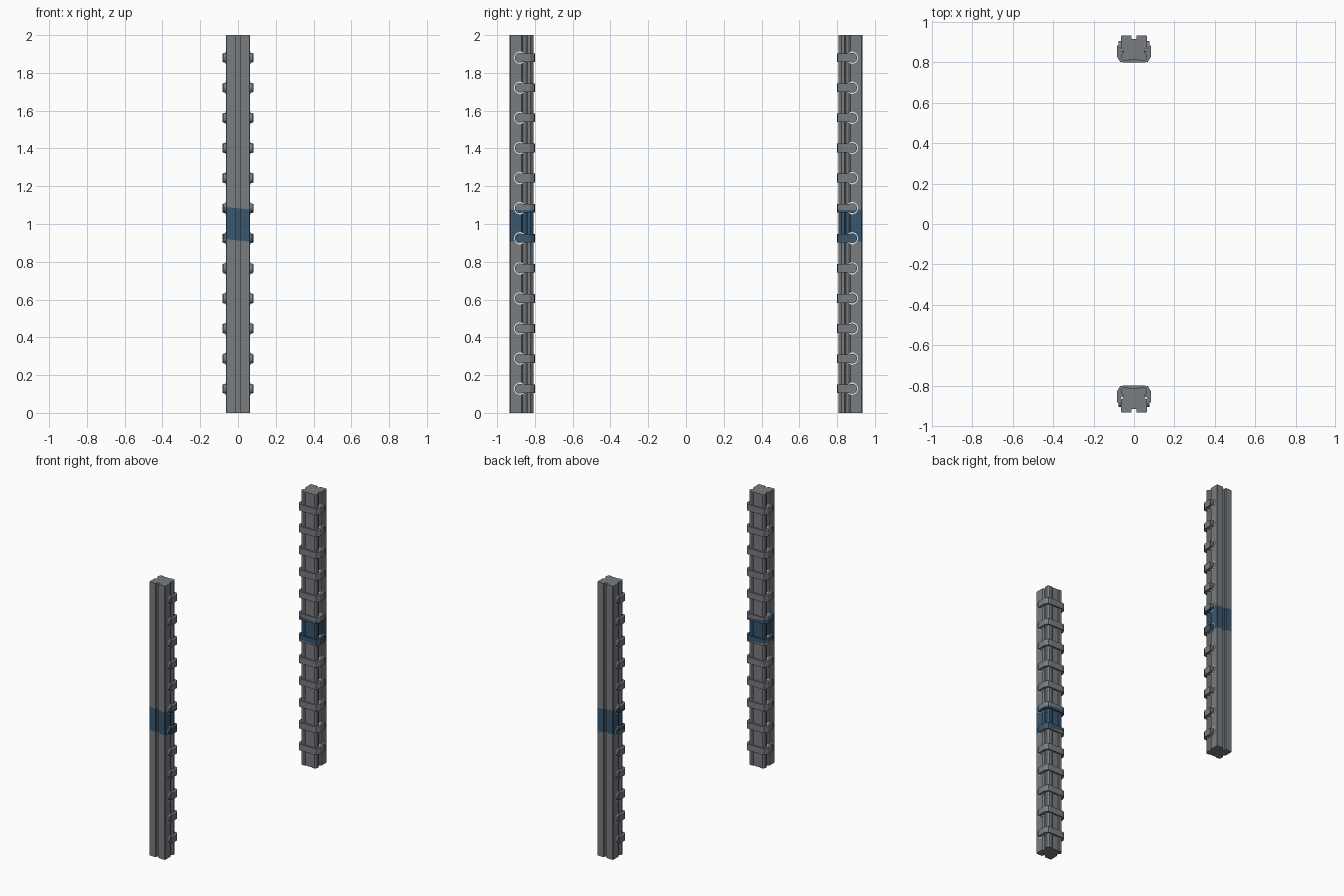
import bpy, bmesh, math
from mathutils import Vector, Matrix

if "Cube" in bpy.data.objects:
    bpy.data.objects.remove(bpy.data.objects["Cube"])


def material(name, color):
    m = bpy.data.materials.new(name)
    m.diffuse_color = (*color, 1)
    m.use_nodes = True
    m.node_tree.nodes["Principled BSDF"].inputs["Base Color"].default_value = m.diffuse_color
    return m


GREY = material("steel grey", (0.19, 0.205, 0.22))
BLUE = material("dark blue", (0.042, 0.095, 0.16))
WHITE = material("white", (0.85, 0.85, 0.85))
CLIP_Z = [0.128 + i * 0.1593 for i in range(12)]
TILT = 0.1  # slope of the painted band


def prism(bm, half, z0, z1, side):
    """Extrude a mirrored half outline upwards; side = +1 back, -1 front."""
    outline = half + [(-x, y) for x, y in reversed(half)]
    face = bm.faces.new([bm.verts.new((x, y * side, z0)) for x, y in outline])
    ext = bmesh.ops.extrude_face_region(bm, geom=[face])
    verts = [v for v in ext["geom"] if isinstance(v, bmesh.types.BMVert)]
    bmesh.ops.translate(bm, verts=verts, vec=(0, 0, z1 - z0))


def cross_pin(bm, y, z, radius, length, sides):
    mat = Matrix.Translation((0, y, z)) @ Matrix.Rotation(math.pi / 2, 4, 'Y')
    bmesh.ops.create_cone(bm, cap_ends=True, segments=sides, radius1=radius,
                          radius2=radius, depth=length, matrix=mat)


def finish(bm, name, mats, band=False):
    if band:
        # cut the blue band edges and colour the faces between them
        for z in (0.913, 1.083):
            bmesh.ops.bisect_plane(bm, geom=bm.verts[:] + bm.edges[:] + bm.faces[:],
                                   plane_co=(0, 0, z), plane_no=Vector((TILT, 0, 1)).normalized())
        for f in bm.faces:
            c = f.calc_center_median()
            f.material_index = int(0.913 < c.z + TILT * c.x < 1.083)
    bmesh.ops.recalc_face_normals(bm, faces=bm.faces[:])
    me = bpy.data.meshes.new(name)
    bm.to_mesh(me)
    bm.free()
    for m in mats:
        me.materials.append(m)
    ob = bpy.data.objects.new(name, me)
    bpy.context.collection.objects.link(ob)


# grooved post section, half outline from outer slot to inner face
POST = [(0.012, 0.917), (0.012, 0.934), (0.060, 0.934), (0.064, 0.930),
        (0.064, 0.870), (0.053, 0.862), (0.053, 0.848), (0.064, 0.840),
        (0.064, 0.822), (0.052, 0.808), (0.030, 0.808), (0.025, 0.813)]
# strap wrapped round the inner side
STRAP = [(0.060, 0.885), (0.083, 0.885), (0.083, 0.826), (0.068, 0.803), (0.050, 0.800)]

for label, side in (("front", -1), ("back", 1)):
    # post
    bm = bmesh.new()
    prism(bm, POST, 0, 2, side)
    finish(bm, label + "_post", [GREY, BLUE], True)
    # straps with rounded ends
    bm = bmesh.new()
    for z in CLIP_Z:
        prism(bm, STRAP, z - 0.023, z + 0.023, side)
        cross_pin(bm, 0.880 * side, z, 0.026, 0.154, 16)
    finish(bm, label + "_straps", [GREY, BLUE], True)
    # thin pale washers behind the strap ends
    bm = bmesh.new()
    for z in CLIP_Z:
        cross_pin(bm, 0.878 * side, z, 0.033, 0.131, 20)
    finish(bm, label + "_washers", [WHITE])
